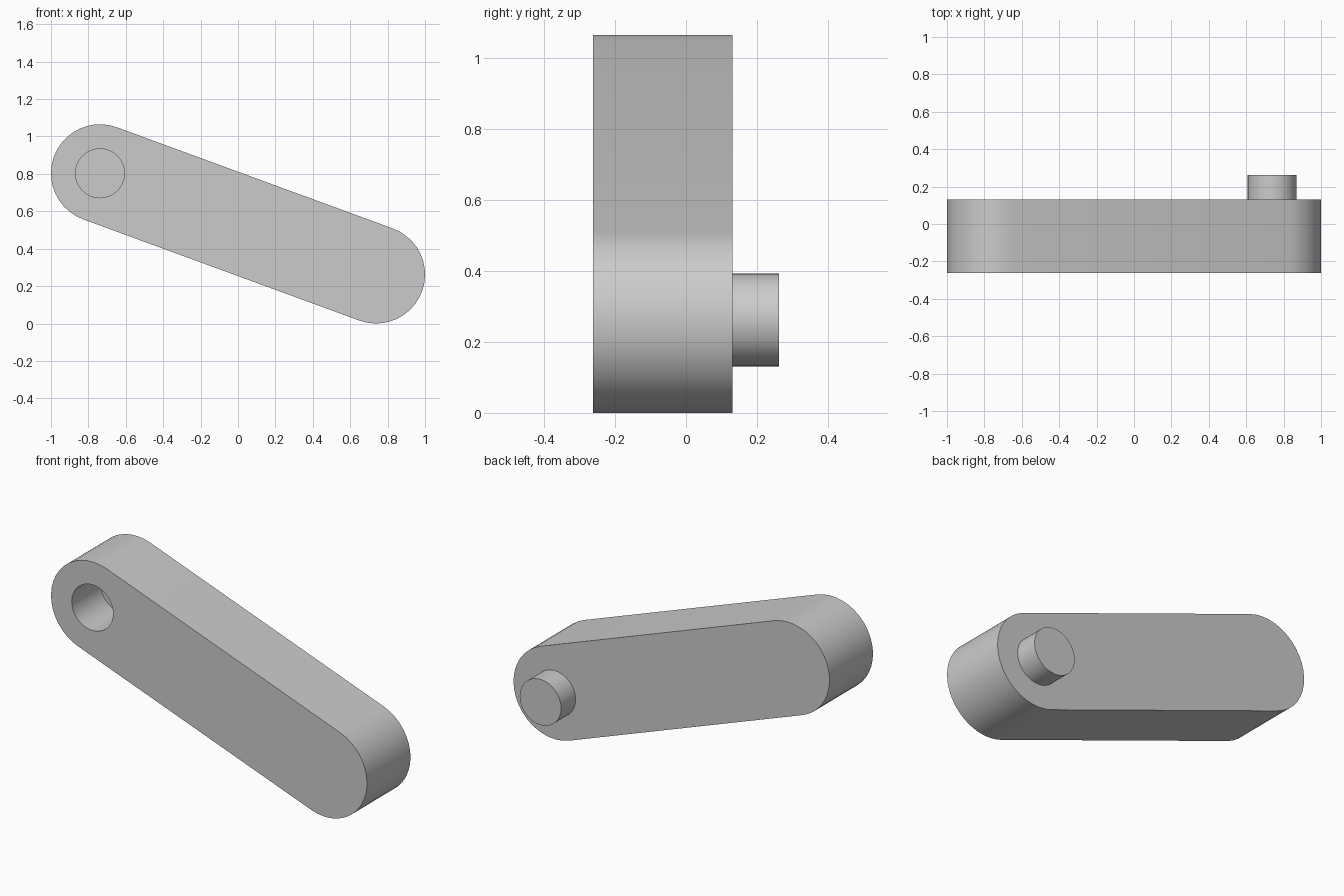
import bpy, bmesh, math
from mathutils import Vector

cube = bpy.data.objects.get("Cube")
if cube:
    bpy.data.objects.remove(cube, do_unlink=True)

grey = bpy.data.materials.new("plain grey")
grey.use_nodes = True
colour = (0.6, 0.6, 0.6, 1)
grey.diffuse_color = colour
grey.node_tree.nodes["Principled BSDF"].inputs["Base Color"].default_value = colour

R = 0.262            # end radius of the arm
HOLE_R = 0.131       # radius of hole and peg
FRONT, BACK = -0.262, 0.131
upper = Vector((-0.738, 0.803))
lower = Vector((0.738, 0.262))


def arc(centre, radius, start, sweep, steps):
    """Points (x, z) along an arc, both ends included."""
    return [centre + radius * Vector((math.cos(a), math.sin(a)))
            for a in (start + sweep * i / steps for i in range(steps + 1))]


def extrude_profile(name, points, y0, y1):
    """Closed (x, z) profile extruded from y0 to y1."""
    bm = bmesh.new()
    face = bm.faces.new([bm.verts.new((p.x, y0, p.y)) for p in points])
    result = bmesh.ops.extrude_face_region(bm, geom=[face])
    moved = [v for v in result["geom"] if isinstance(v, bmesh.types.BMVert)]
    bmesh.ops.translate(bm, verts=moved, vec=(0, y1 - y0, 0))
    bmesh.ops.recalc_face_normals(bm, faces=bm.faces)
    mesh = bpy.data.meshes.new(name)
    bm.to_mesh(mesh)
    bm.free()
    mesh.materials.append(grey)
    obj = bpy.data.objects.new(name, mesh)
    bpy.context.collection.objects.link(obj)
    return obj


def activate(obj):
    bpy.ops.object.select_all(action="DESELECT")
    obj.select_set(True)
    bpy.context.view_layer.objects.active = obj


def circle(centre):
    return arc(centre, HOLE_R, 0, math.tau, 32)[:-1]


# Sloping arm with rounded ends
axis = lower - upper
slope = math.atan2(axis.y, axis.x)
outline = (arc(lower, R, slope - math.pi / 2, math.pi, 20)
           + arc(upper, R, slope + math.pi / 2, math.pi, 20))
arm = extrude_profile("arm", outline, FRONT, BACK)

# Blind hole in the front of the upper end
cutter = extrude_profile("hole_cutter", circle(upper), FRONT - 0.1, 0)
cutter.hide_render = True
cut = arm.modifiers.new("hole", "BOOLEAN")
cut.operation = "DIFFERENCE"
cut.solver = "EXACT"
cut.object = cutter
activate(arm)
bpy.ops.object.modifier_apply(modifier=cut.name)
bpy.data.objects.remove(cutter, do_unlink=True)

# Peg on the back of the lower end
peg = extrude_profile("peg", circle(lower), BACK - 0.02, 0.262)

for part in (arm, peg):
    activate(part)
    bpy.ops.object.shade_smooth_by_angle(angle=math.radians(30))
